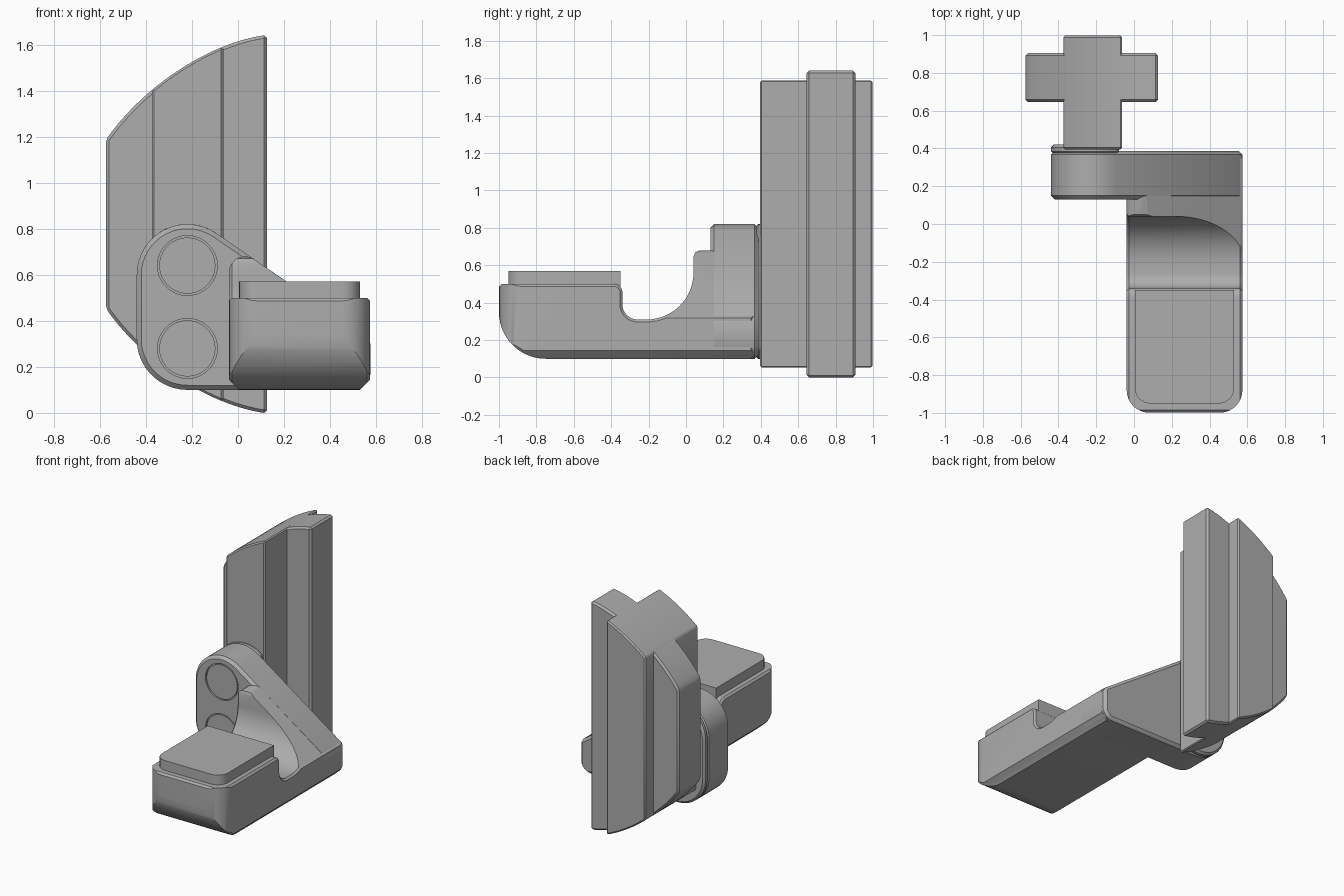
import bpy, bmesh, math
from mathutils import Vector
from mathutils.geometry import interpolate_bezier

old = bpy.data.objects.get("Cube")
if old:
    bpy.data.objects.remove(old, do_unlink=True)

grey = bpy.data.materials.new("plain grey")
grey.use_nodes = True
grey.diffuse_color = (0.42, 0.42, 0.42, 1)
grey.node_tree.nodes["Principled BSDF"].inputs["Base Color"].default_value = grey.diffuse_color


def arc(cx, cy, r, a0, a1, n=12):
    """Points along a circular arc, angles in degrees."""
    angles = [math.radians(a0 + (a1 - a0) * i / n) for i in range(n + 1)]
    return [(cx + r * math.cos(a), cy + r * math.sin(a)) for a in angles]


def activate(ob):
    bpy.ops.object.select_all(action='DESELECT')
    ob.select_set(True)
    bpy.context.view_layer.objects.active = ob


def prism(name, pts, axis, lo, hi, bevel=0):
    """Extrude a closed 2D profile along an axis, with optional chamfers."""
    place = {'x': lambda p, d: (d, p[0], p[1]),
             'y': lambda p, d: (p[0], d, p[1]),
             'z': lambda p, d: (p[0], p[1], d)}[axis]
    bm = bmesh.new()
    a = [bm.verts.new(place(p, lo)) for p in pts]
    b = [bm.verts.new(place(p, hi)) for p in pts]
    bm.faces.new(a)
    bm.faces.new(b)
    for i in range(len(pts)):
        j = (i + 1) % len(pts)
        bm.faces.new((a[i], a[j], b[j], b[i]))
    bmesh.ops.recalc_face_normals(bm, faces=bm.faces)
    me = bpy.data.meshes.new(name)
    bm.to_mesh(me)
    bm.free()
    me.materials.append(grey)
    ob = bpy.data.objects.new(name, me)
    bpy.context.collection.objects.link(ob)
    if bevel:
        activate(ob)
        m = ob.modifiers.new("chamfer", 'BEVEL')
        m.width = bevel
        m.segments = 1
        m.limit_method = 'ANGLE'
        m.angle_limit = math.radians(35)
        bpy.ops.object.modifier_apply(modifier=m.name)
    return ob


def combine(ob, cutter, operation):
    """Apply a boolean and discard the cutter."""
    cutter.hide_render = True
    activate(ob)
    m = ob.modifiers.new("cut", 'BOOLEAN')
    m.operation = operation
    m.solver = 'EXACT'
    m.object = cutter
    bpy.ops.object.modifier_apply(modifier=m.name)
    bpy.data.objects.remove(cutter, do_unlink=True)


# Upright bar: two crossing slabs sharing one bowed outline, mirrored about mid height
MID = 0.82
bow = interpolate_bezier(Vector((0.127, 1.642)), Vector((-0.13, 1.61)),
                         Vector((-0.42, 1.41)), Vector((-0.575, 1.185)), 40)


def bow_height(x):
    for p, q in zip(bow, bow[1:]):
        if q.x <= x <= p.x:
            return p.y + (q.y - p.y) * (p.x - x) / (p.x - q.x)
    return bow[-1].y


def bowed_slab(name, x0, x1, y0, y1):
    xs = [x0 + (x1 - x0) * i / 24 for i in range(25)]
    top = [(x, bow_height(x)) for x in xs]
    bottom = [(x, 2 * MID - z) for x, z in reversed(top)]
    return prism(name, top + bottom, 'y', y0, y1, 0.013)


bar_core = bowed_slab("bar_core", -0.374, -0.064, 0.395, 0.998)
bar_wings = bowed_slab("bar_wings", -0.574, 0.126, 0.645, 0.905)

# Mounting plate: rounded left end, sloping upper edge
plate_outline = (arc(-0.22, 0.60, 0.22, 55.5, 180, 16) + arc(-0.22, 0.32, 0.22, 180, 270)
                 + [(0.53, 0.10), (0.575, 0.145), (0.575, 0.32)])
plate = prism("mounting_plate", plate_outline, 'y', 0.13, 0.387, 0.02)

# Two shallow round recesses in the plate front
for z in (0.28, 0.64):
    combine(plate, prism("recess_cutter", arc(-0.22, z, 0.13, 0, 350, 35), 'y', 0.05, 0.142),
            'DIFFERENCE')
    prism("bolt_face", arc(-0.22, z, 0.122, 0, 350, 35), 'y', 0.132, 0.15)

# Low boss between plate and bar
boss_outline = arc(-0.22, 0.60, 0.22, 50, 180, 16) + arc(-0.22, 0.32, 0.22, 180, 310, 16)
boss = prism("rear_boss", boss_outline, 'y', 0.37, 0.42, 0.015)

# Foot block: side profile with a scooped saddle
side = ([(0.36, 0.10), (0.36, 0.68), (0.06, 0.68), (0.04, 0.66)]
        + arc(-0.21, 0.56, 0.25, 0, -90, 16)
        + arc(-0.26, 0.39, 0.08, -90, -180, 8)
        + arc(-0.385, 0.455, 0.045, 0, 90, 6)
        + [(-1.0, 0.50)]
        + arc(-0.75, 0.35, 0.25, 180, 270, 14))
block = prism("foot_block", side, 'x', -0.04, 0.575, 0.016)

# Rounded front corners in plan
plan = ([(0.574, 0.5), (-0.039, 0.5)] + arc(0.081, -0.879, 0.12, 180, 270, 8)
        + arc(0.454, -0.879, 0.12, 270, 360, 8))
combine(block, prism("plan_cutter", plan, 'z', 0, 1), 'INTERSECT')

# Chamfered lower side edges
lower = [(-0.10, 0.205), (0.055, 0.05), (0.48, 0.05), (0.635, 0.205), (0.635, 1), (-0.10, 1)]
combine(block, prism("edge_cutter", lower, 'y', -1.2, 0.6), 'INTERSECT')

# Sloping top behind the saddle, rounded at its upper corner
slope = ([(-0.2, 0.61), (-0.06, 0.61)] + arc(0.03, 0.61, 0.07, 180, 55.5, 8)
         + [(0.575, 0.318), (0.70, 0.232), (0.70, 1.1), (-0.2, 1.1)])
combine(block, prism("slope_cutter", slope, 'y', -0.25, 0.6), 'DIFFERENCE')

# Raised pad on the foot block
pad_outline = ([(0.53, -0.35), (0.005, -0.35)] + arc(0.085, -0.87, 0.08, 180, 270, 8)
               + arc(0.45, -0.87, 0.08, 270, 360, 8))
prism("foot_pad", pad_outline, 'z', 0.45, 0.57)

# Smooth curves, crisp edges
for ob in bpy.context.collection.objects:
    if ob.type == 'MESH' and grey.name in ob.data.materials:
        activate(ob)
        bpy.ops.object.shade_smooth_by_angle(angle=math.radians(30))
